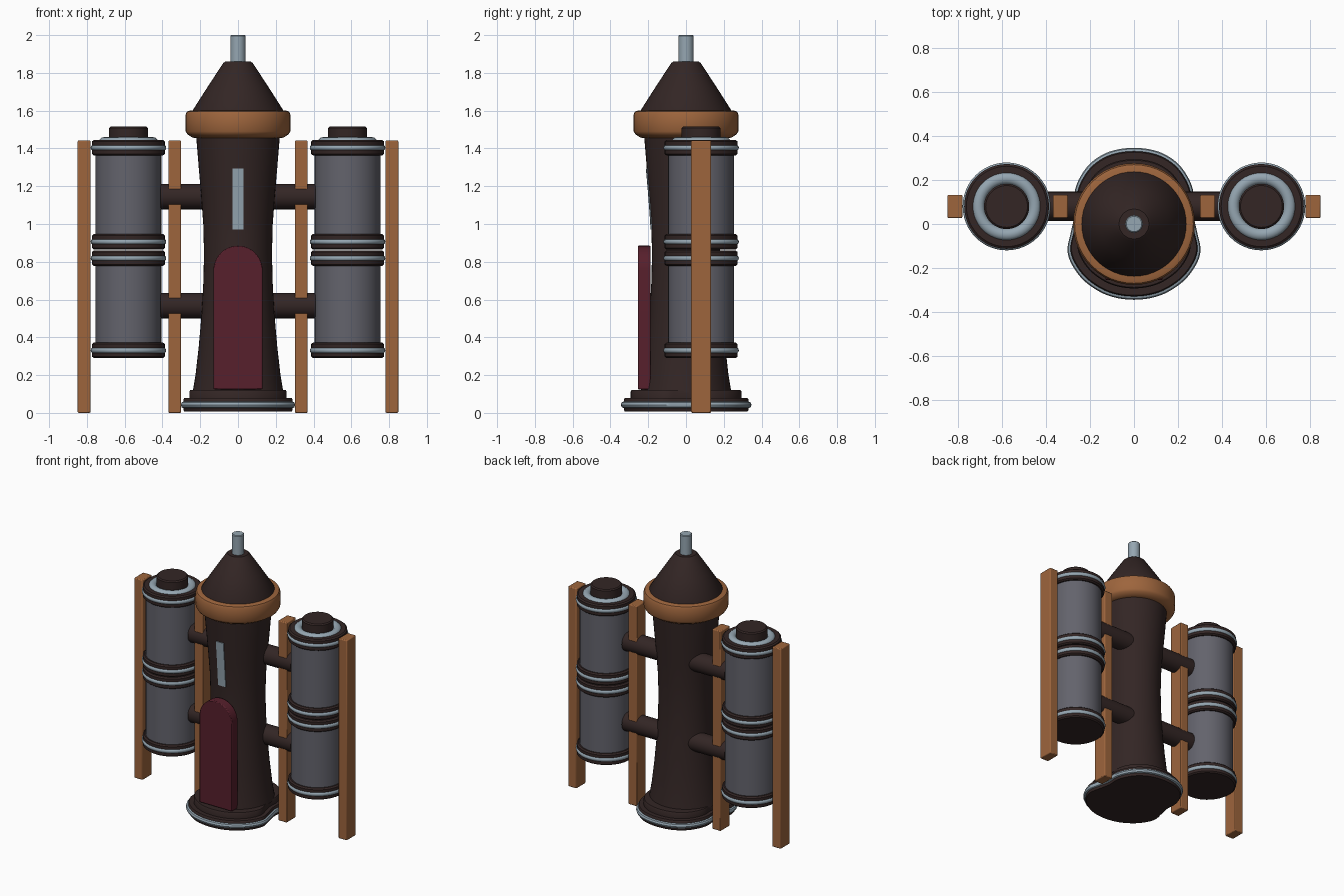
import bpy
import bmesh
import math
from mathutils import Vector

if "Cube" in bpy.data.objects:
    bpy.data.objects.remove(bpy.data.objects["Cube"], do_unlink=True)


def material(name, rgb):
    m = bpy.data.materials.new(name)
    m.use_nodes = True
    m.diffuse_color = (*rgb, 1)
    m.node_tree.nodes["Principled BSDF"].inputs["Base Color"].default_value = (*rgb, 1)
    return m


DARK = material("dark brown", (0.033, 0.019, 0.018))
COPPER = material("copper", (0.34, 0.13, 0.046))
STEEL = material("pale steel", (0.30, 0.38, 0.44))
GREY = material("tank grey", (0.125, 0.125, 0.15))
RED = material("door red", (0.095, 0.014, 0.025))


def finish(name, bm, mat, bevel=0, smooth=True):
    bmesh.ops.recalc_face_normals(bm, faces=bm.faces)
    mesh = bpy.data.meshes.new(name)
    bm.to_mesh(mesh)
    bm.free()
    mesh.materials.append(mat)
    obj = bpy.data.objects.new(name, mesh)
    bpy.context.collection.objects.link(obj)
    if bevel:
        mod = obj.modifiers.new("bevel", "BEVEL")
        mod.width = bevel
        mod.segments = 2
        mod.limit_method = "ANGLE"
    if smooth:
        bpy.ops.object.select_all(action="DESELECT")
        obj.select_set(True)
        bpy.context.view_layer.objects.active = obj
        bpy.ops.object.shade_smooth_by_angle(angle=math.radians(35))
    return obj


def loft(name, outline, levels, mat, **kw):
    """Stack scaled copies of a closed outline; levels are (scale, z)."""
    bm = bmesh.new()
    rings = [[bm.verts.new((x * s, y * s, z)) for x, y in outline] for s, z in levels]
    n = len(outline)
    for a, b in zip(rings, rings[1:]):
        for i in range(n):
            j = (i + 1) % n
            bm.faces.new((a[i], a[j], b[j], b[i]))
    bm.faces.new(rings[0])
    bm.faces.new(rings[-1])
    return finish(name, bm, mat, **kw)


def circle(n):
    return [(math.cos(math.tau * i / n), math.sin(math.tau * i / n)) for i in range(n)]


def lathe(name, profile, mat, at=(0, 0), n=48, **kw):
    obj = loft(name, circle(n), profile, mat, **kw)
    obj.location = (at[0], at[1], 0)
    return obj


def torus(name, at, z, major, minor, mat, flat=1.0):
    bm = bmesh.new()
    rings = []
    for c, s in circle(48):
        rings.append([bm.verts.new((c * (major + minor * u), s * (major + minor * u),
                                    minor * v * flat)) for u, v in circle(12)])
    for i, a in enumerate(rings):
        b = rings[(i + 1) % len(rings)]
        for k in range(12):
            m = (k + 1) % 12
            bm.faces.new((a[k], b[k], b[m], a[m]))
    finish(name, bm, mat).location = (at[0], at[1], z)


def box(name, lo, hi, mat, bevel=0):
    bm = bmesh.new()
    bmesh.ops.create_cube(bm, size=1)
    for v in bm.verts:
        v.co = [(a + b) / 2 + c * (b - a) for a, b, c in zip(lo, hi, v.co)]
    return finish(name, bm, mat, bevel=bevel)


def smooth_loop(points, steps=5):
    """Closed Catmull-Rom curve through the points."""
    out = []
    n = len(points)
    for i in range(n):
        a, b, c, d = (Vector(points[(i + k) % n]) for k in (-1, 0, 1, 2))
        for s in range(steps):
            t = s / steps
            p = b + (c - a) * t / 2 + (a * 2 - b * 5 + c * 4 - d) * t * t / 2 \
                + (b * 3 - a - c * 3 + d) * t ** 3 / 2
            out.append((p.x, p.y))
    return out


# Flared base with a pale trim around it
half = [(0.12, -0.325), (0.22, -0.265), (0.28, -0.19), (0.303, -0.12), (0.288, -0.04),
        (0.27, 0.05), (0.273, 0.13), (0.25, 0.205), (0.195, 0.28), (0.11, 0.33)]
outline = smooth_loop([(0, -0.345)] + half + [(0, 0.347)]
                      + [(-x, y) for x, y in reversed(half)])
loft("base_slab", outline, [(0.94, 0.008), (0.955, 0.016), (0.955, 0.07), (0.94, 0.078)], DARK)
loft("base_trim", outline,
     [(0.95, 0.025), (0.985, 0.03), (1, 0.043), (0.985, 0.056), (0.95, 0.061)], STEEL)
loft("base_step", outline, [(0.85, 0.07), (0.85, 0.112), (0.835, 0.12)], DARK)

# Waisted tower body
BODY = [(0.24, 0.11), (0.225, 0.2), (0.208, 0.35), (0.193, 0.52), (0.183, 0.7), (0.18, 0.85),
        (0.184, 1.0), (0.195, 1.15), (0.208, 1.3), (0.222, 1.47)]
lathe("tower_body", BODY, DARK)


def body_radius(z):
    for (r0, z0), (r1, z1) in zip(BODY, BODY[1:]):
        if z0 <= z <= z1:
            return r0 + (r1 - r0) * (z - z0) / (z1 - z0)


# Collar, roof and spire
lathe("roof_collar", [(0.215, 1.455), (0.24, 1.457), (0.268, 1.475), (0.277, 1.49),
                      (0.277, 1.58), (0.27, 1.595), (0.255, 1.6), (0.2, 1.6)], COPPER)
lathe("roof", [(0.238, 1.595), (0.238, 1.605), (0.155, 1.735), (0.078, 1.852),
               (0.068, 1.86)], DARK)
lathe("spire", [(0.04, 1.84), (0.04, 1.995), (0.035, 2.0)], STEEL, n=24)

# Slit window following the tower wall
bm = bmesh.new()
rows = []
for i in range(9):
    z = 0.97 + 0.325 * i / 8
    r = body_radius(z)
    rows.append([bm.verts.new((x, -math.sqrt((r + d) ** 2 - x * x), z))
                 for x, d in ((-0.03, -0.01), (-0.03, 0.005), (0, 0.005), (0.03, 0.005),
                              (0.03, -0.01))])
for a, b in zip(rows, rows[1:]):
    for k in range(5):
        bm.faces.new((a[k], a[(k + 1) % 5], b[(k + 1) % 5], b[k]))
bm.faces.new(rows[0])
bm.faces.new(rows[-1])
finish("slit_window", bm, STEEL)

# Arched door
bm = bmesh.new()
arch = [(-0.13, 0.125), (0.13, 0.125)]
arch += [(0.13 * math.cos(math.pi * i / 20), 0.755 + 0.13 * math.sin(math.pi * i / 20))
         for i in range(21)]
face = bm.faces.new([bm.verts.new((x, -0.255, z)) for x, z in arch])
ext = bmesh.ops.extrude_face_region(bm, geom=[face], use_keep_orig=True)
for v in ext["geom"]:
    if isinstance(v, bmesh.types.BMVert):
        v.co.y = -0.188
finish("door", bm, RED, bevel=0.005)

# Side tanks, posts and pipes on both sides
TY = 0.08
for side, s in (("left", 1), ("right", -1)):
    at = (0.58 * s, TY)
    for part, z0, z1 in (("lower", 0.29, 0.86), ("upper", 0.865, 1.445)):
        lathe(f"{side}_{part}_tank", [(0.174, z0 + 0.04), (0.174, z1 - 0.04)], GREY, at)
        for end, z in (("bottom", z0), ("top", z1 - 0.082)):
            lathe(f"{side}_{part}_{end}_band",
                  [(0.183, z), (0.193, z + 0.008), (0.193, z + 0.074), (0.183, z + 0.082)],
                  DARK, at)
            torus(f"{side}_{part}_{end}_hoop", at, z + 0.041, 0.184, 0.016, STEEL)
    torus(f"{side}_tank_top_ring", at, 1.435, 0.128, 0.028, STEEL, flat=0.9)
    lathe(f"{side}_tank_cap", [(0.103, 1.43), (0.103, 1.507), (0.095, 1.515)], DARK, at)
    for place, x in (("inner", 0.335), ("outer", 0.815)):
        box(f"{side}_{place}_post", (x * s - 0.034, 0.027, 0.003),
            (x * s + 0.034, 0.133, 1.445), COPPER, bevel=0.006)
    for level, z in (("lower", 0.568), ("upper", 1.145)):
        pipe = lathe(f"{side}_{level}_pipe", [(0.067, 0.1), (0.067, 0.41)], DARK, n=32)
        pipe.rotation_euler = (0, s * math.pi / 2, 0)
        pipe.location = (0, TY, z)

# Rest the lowest parts on the ground
for obj in bpy.context.collection.objects:
    if obj.name.endswith("post"):
        obj.location.z -= 0.003
